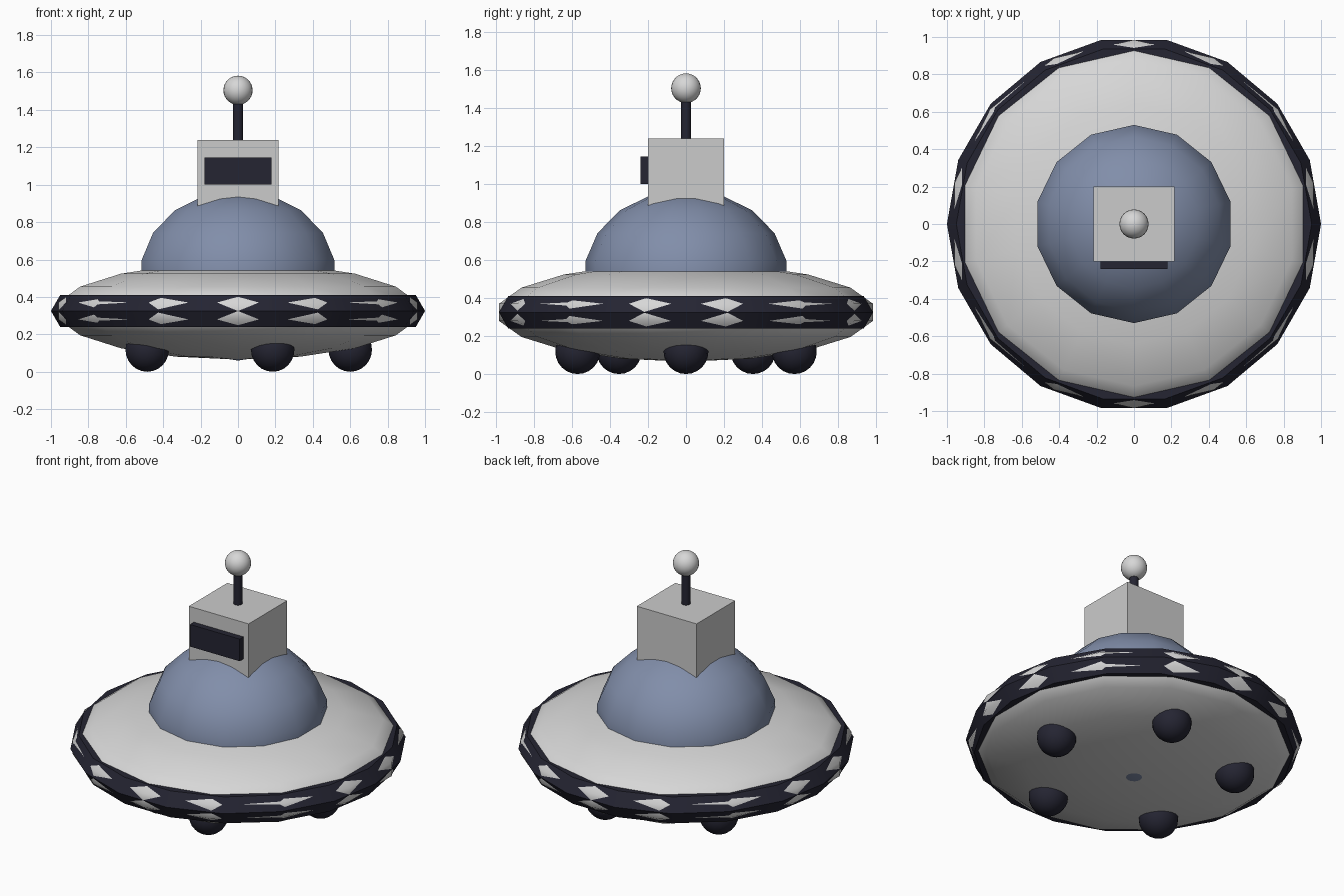
import bpy
from math import cos, sin, tau

if "Cube" in bpy.data.objects:
    bpy.data.objects.remove(bpy.data.objects["Cube"])


def material(name, rgb):
    mat = bpy.data.materials.new(name)
    mat.use_nodes = True
    mat.diffuse_color = (*rgb, 1)
    mat.node_tree.nodes["Principled BSDF"].inputs["Base Color"].default_value = (*rgb, 1)
    return mat


light_grey = material("light_grey", (0.68, 0.68, 0.68))
cabin_grey = material("cabin_grey", (0.60, 0.60, 0.60))
slate_blue = material("slate_blue", (0.22, 0.27, 0.40))
near_black = material("near_black", (0.018, 0.018, 0.032))


def finish(name, mat, smooth=None):
    """Name and colour the active object, then set its shading."""
    obj = bpy.context.object
    obj.name = name
    obj.data.materials.append(mat)
    bpy.ops.object.transform_apply(location=False, rotation=False, scale=True)
    if smooth == "all":
        bpy.ops.object.shade_smooth()
    elif smooth == "angle":
        bpy.ops.object.shade_smooth_by_angle(angle=0.6)
    return obj


def ball(name, mat, centre, radius, height, segments=14, rings=9):
    bpy.ops.mesh.primitive_uv_sphere_add(
        segments=segments, ring_count=rings, radius=1, location=centre)
    bpy.context.object.scale = (radius, radius, height)
    return finish(name, mat, "all")


def box(name, mat, centre, size):
    bpy.ops.mesh.primitive_cube_add(size=1, location=centre)
    bpy.context.object.scale = size
    return finish(name, mat)


# Saucer hull; its corners poke through the rim as light diamonds
RIM_Z = 0.325
ball("saucer_hull", light_grey, (0, 0, RIM_Z), 1.0, 0.26)
bpy.ops.mesh.primitive_torus_add(
    major_segments=18, minor_segments=6, major_radius=0.9, minor_radius=0.1,
    location=(0, 0, RIM_Z))
finish("rim", near_black, "angle")

# Dome
ball("dome", slate_blue, (0, 0, 0.515), 0.538, 0.455)

# Cabin with its front window panel
box("cabin", cabin_grey, (0, 0, 1.02), (0.434, 0.4, 0.44))
box("window_panel", near_black, (0, -0.21, 1.073), (0.36, 0.06, 0.145))

# Antenna
bpy.ops.mesh.primitive_cylinder_add(
    vertices=14, radius=0.027, depth=0.27, location=(0, 0, 1.335))
finish("antenna_mast", near_black, "angle")
ball("antenna_ball", light_grey, (0, 0, 1.505), 0.078, 0.078, 24, 14)

# Five landing feet around the underside
for i in range(5):
    a = tau * i / 5
    ball(f"foot_{i + 1}", near_black, (0.6 * cos(a), 0.6 * sin(a), 0.118),
         0.118, 0.118, 18, 12)
